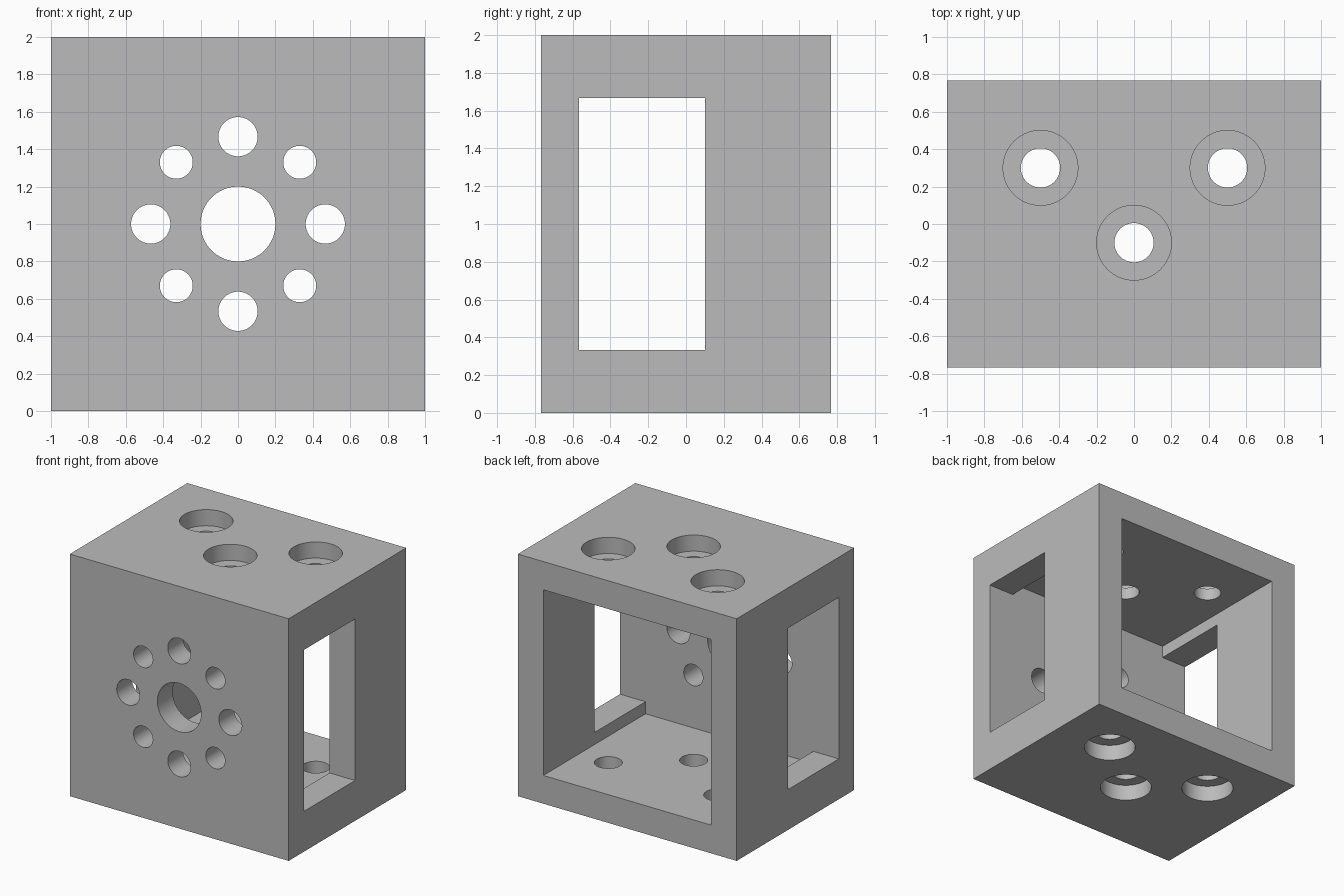
import bpy, math

if "Cube" in bpy.data.objects:
    bpy.data.objects.remove(bpy.data.objects["Cube"])

U = 1 / 15  # module the bracket is laid out on
HY = 11.5 * U

mat = bpy.data.materials.new("plain grey")
mat.diffuse_color = (0.5, 0.5, 0.5, 1)
mat.use_nodes = True
mat.node_tree.nodes["Principled BSDF"].inputs["Base Color"].default_value = mat.diffuse_color


def box(name, lo, hi):
    bpy.ops.mesh.primitive_cube_add(size=1, location=[(a + b) / 2 for a, b in zip(lo, hi)])
    ob = bpy.context.object
    ob.name = name
    ob.scale = [b - a for a, b in zip(lo, hi)]
    bpy.ops.object.transform_apply(location=True, rotation=True, scale=True)
    return ob


def rod(name, r, depth, loc, rot=(0, 0, 0)):
    bpy.ops.mesh.primitive_cylinder_add(vertices=64, radius=r, depth=depth, location=loc, rotation=rot)
    ob = bpy.context.object
    ob.name = name
    bpy.ops.object.transform_apply(location=True, rotation=True, scale=True)
    return ob


def cut(target, cutter):
    cutter.hide_render = True
    bpy.context.view_layer.objects.active = target
    mod = target.modifiers.new("cut", 'BOOLEAN')
    mod.operation = 'DIFFERENCE'
    mod.solver = 'EXACT'
    mod.object = cutter
    bpy.ops.object.modifier_apply(modifier=mod.name)
    bpy.data.objects.remove(cutter, do_unlink=True)


# Block hollowed out from the back
body = box("bracket_housing", (-1, -HY, 0), (1, HY, 2))
front_in = -8.5 * U
cut(body, box("cavity_cutter", (-HY, front_in, 1 - HY), (HY, 1.2, 1 + HY)))

# Window through both side walls
cut(body, box("window_cutter", (-1.2, front_in, 5 * U), (1.2, 1.5 * U, 25 * U)))

# Front face: centre bore and ring of eight holes
turn = (math.pi / 2, 0, 0)
cut(body, rod("bore_cutter", 0.2, 0.5, (0, -HY, 1), turn))
for i in range(8):
    a = i * math.pi / 4
    r = 0.105 if i % 2 == 0 else 0.088
    cut(body, rod("ring_cutter", r, 0.5, (7 * U * math.cos(a), -HY, 1 + 7 * U * math.sin(a)), turn))

# Top and bottom: counterbored screw holes
for x, y in ((-0.5, 0.3), (0.5, 0.3), (0, -0.1)):
    for z in (0, 2):
        cut(body, rod("screw_cutter", 0.105, 0.6, (x, y, z)))
        cut(body, rod("counterbore_cutter", 0.2, 4 * U, (x, y, z)))

body.data.materials.clear()
body.data.materials.append(mat)
for p in body.data.polygons:
    p.material_index = 0
bpy.ops.object.select_all(action='DESELECT')
body.select_set(True)
bpy.context.view_layer.objects.active = body
bpy.ops.object.shade_smooth_by_angle(angle=math.radians(30))
